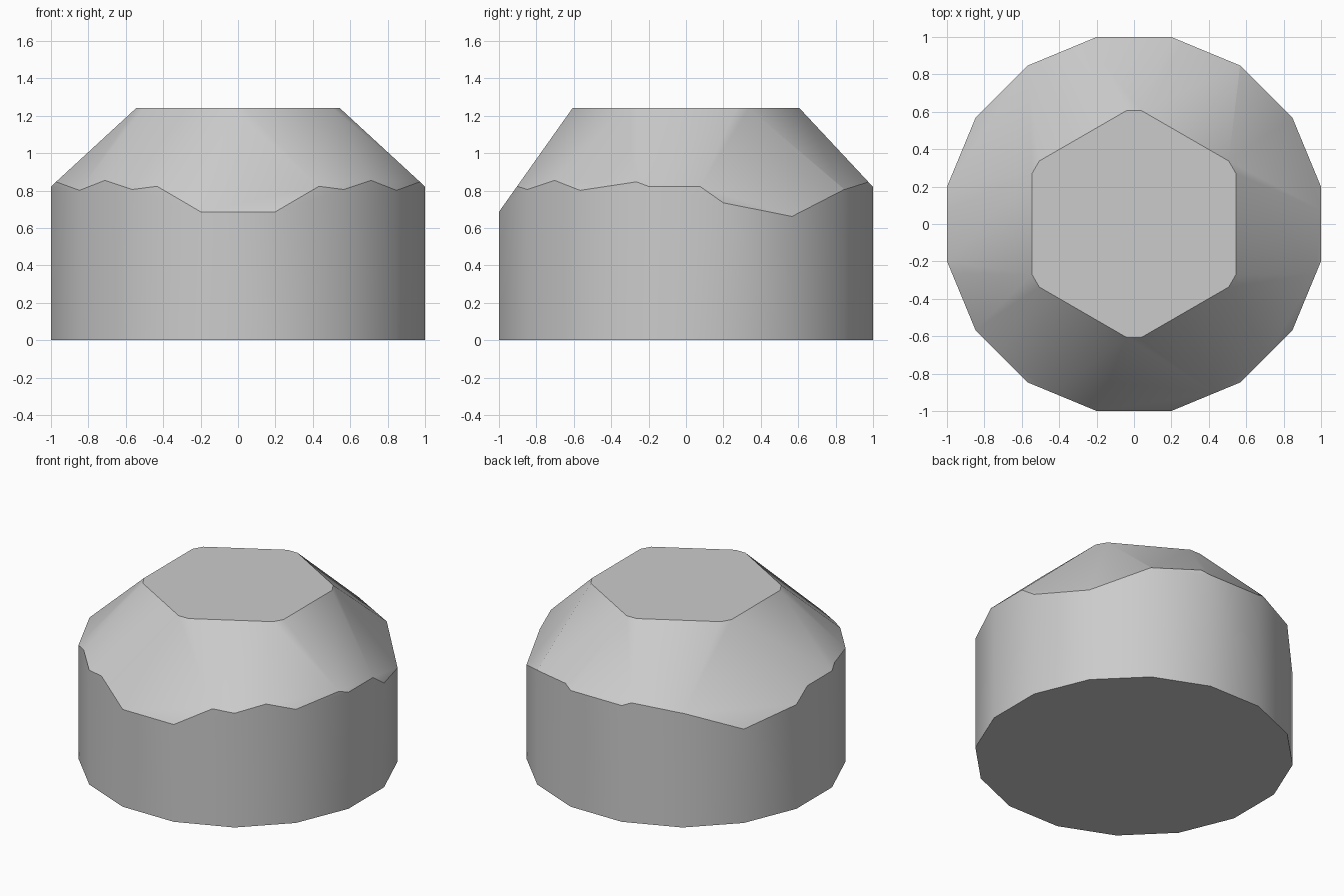
import bpy
import bmesh
from math import radians, cos, sin, pi
from mathutils import Matrix, Vector

cube = bpy.data.objects.get("Cube")
if cube:
    bpy.data.objects.remove(cube, do_unlink=True)

HEIGHT = 1.24
SIDES = 16
RADIUS = 1 / cos(pi / SIDES)


def make_material(name, color):
    mat = bpy.data.materials.new(name)
    mat.use_nodes = True
    mat.diffuse_color = color
    mat.node_tree.nodes["Principled BSDF"].inputs["Base Color"].default_value = color
    return mat


def cut_facet(bm, angle, inset, slope):
    """Slice off everything outside a sloping plane and cap the cut."""
    a = radians(angle)
    out = Vector((cos(a), sin(a), 0))
    result = bmesh.ops.bisect_plane(
        bm, geom=bm.verts[:] + bm.edges[:] + bm.faces[:], dist=1e-5,
        plane_co=out * inset + Vector((0, 0, HEIGHT)),
        plane_no=out * slope + Vector((0, 0, 1)), clear_outer=True)
    rim = [e for e in result["geom_cut"]
           if isinstance(e, bmesh.types.BMEdge) and e.is_boundary]
    bmesh.ops.edgenet_fill(bm, edges=rim)


# Sixteen-sided drum standing on the ground
bm = bmesh.new()
placement = Matrix.Translation((0, 0, HEIGHT / 2)) @ Matrix.Rotation(pi / SIDES, 4, "Z")
bmesh.ops.create_cone(bm, cap_ends=True, segments=SIDES, radius1=RADIUS,
                      radius2=RADIUS, depth=HEIGHT, matrix=placement)

# Six main facets, with shallow and steep corner facets alternating between them
for i in range(6):
    cut_facet(bm, i * 60, 0.545, 0.92)
for i in range(3):
    cut_facet(bm, 90 + i * 120, 0.607, 1.07)
    cut_facet(bm, 30 + i * 120, 0.607, 1.41)

bmesh.ops.remove_doubles(bm, verts=bm.verts[:], dist=1e-4)
bmesh.ops.recalc_face_normals(bm, faces=bm.faces[:])

mesh = bpy.data.meshes.new("faceted_block")
bm.to_mesh(mesh)
bm.free()
block = bpy.data.objects.new("faceted_block", mesh)
bpy.context.collection.objects.link(block)
mesh.materials.append(make_material("light grey", (0.6, 0.6, 0.6, 1)))

# Soft walls and facets, crisp rims
bpy.ops.object.select_all(action="DESELECT")
block.select_set(True)
bpy.context.view_layer.objects.active = block
bpy.ops.object.shade_smooth_by_angle(angle=radians(30))
